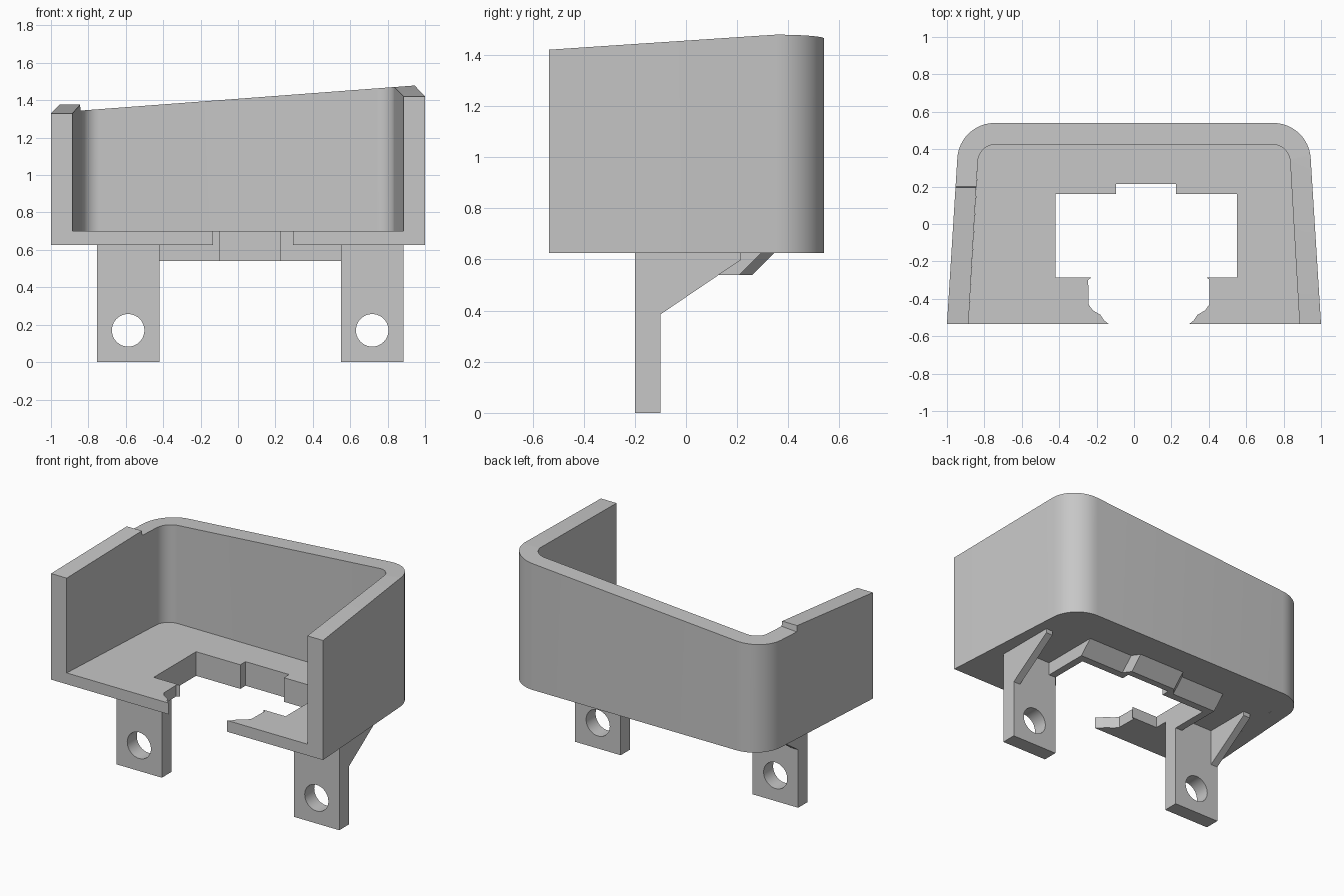
import bpy, bmesh, math
from math import cos, sin, radians

cube = bpy.data.objects.get("Cube")
if cube:
    bpy.data.objects.remove(cube, do_unlink=True)

grey = bpy.data.materials.new("light_grey")
grey.use_nodes = True
grey.diffuse_color = (0.57, 0.57, 0.57, 1)
grey.node_tree.nodes["Principled BSDF"].inputs["Base Color"].default_value = grey.diffuse_color

MID = 0.065          # centre line of the cutout, legs and ribs
FRONT = -0.535
UNDER, DECK = 0.625, 0.70
LIP = 0.54


def finish(name, bm):
    bmesh.ops.recalc_face_normals(bm, faces=bm.faces)
    mesh = bpy.data.meshes.new(name)
    bm.to_mesh(mesh)
    bm.free()
    obj = bpy.data.objects.new(name, mesh)
    bpy.context.collection.objects.link(obj)
    mesh.materials.append(grey)
    bpy.ops.object.select_all(action='DESELECT')
    obj.select_set(True)
    bpy.context.view_layer.objects.active = obj
    bpy.ops.object.shade_smooth_by_angle(angle=radians(30))
    return obj


def prism(name, loops, axis, lo, hi):
    """Extrude flat loops (first outer, others holes) along an axis."""
    place = {'x': lambda a, b, h: (h, a, b),
             'y': lambda a, b, h: (a, h, b),
             'z': lambda a, b, h: (a, b, h)}[axis]
    bm = bmesh.new()
    edges = []
    for loop in loops:
        vs = [bm.verts.new(place(a, b, lo)) for a, b in loop]
        edges += [bm.edges.new((v, vs[i - 1])) for i, v in enumerate(vs)]
    bmesh.ops.triangle_fill(bm, edges=edges, use_beauty=True)
    out = bmesh.ops.extrude_face_region(bm, geom=bm.faces[:], use_keep_orig=True)
    moved = [g for g in out["geom"] if isinstance(g, bmesh.types.BMVert)]
    bmesh.ops.translate(bm, verts=moved, vec=place(0, 0, hi - lo))
    return finish(name, bm)


def loft(name, sections):
    """Skin a chain of four-point sections and cap both ends."""
    bm = bmesh.new()
    rings = [[bm.verts.new(p) for p in s] for s in sections]
    for a, b in zip(rings, rings[1:]):
        for i in range(4):
            j = (i + 1) % 4
            bm.faces.new((a[i], a[j], b[j], b[i]))
    bm.faces.new(rings[0])
    bm.faces.new(rings[-1])
    return finish(name, bm)


def box(a0, a1, b0, b1):
    return [(a0, b0), (a1, b0), (a1, b1), (a0, b1)]


def mirrored(points, mid):
    return [(2 * mid - x, y) for x, y in reversed(points)]


def arc(cx, cy, r, steps=12):
    start = radians(3.4)
    angles = [start + (math.pi / 2 - start) * i / steps for i in range(steps + 1)]
    return [(cx + r * cos(a), cy + r * sin(a)) for a in angles]


# Wall: outer and inner outlines walked together from right front to left front
outer_arc, inner_arc = arc(0.745, 0.34, 0.2), arc(0.74, 0.33, 0.095)


def side_z(y, start):
    return start + 0.064 * (y - FRONT)


def back_z(x):
    return 1.408 + 0.075 * x


def section(o, i, top):
    return [(*o, UNDER), (*i, UNDER), (*i, top(*i)), (*o, top(*o))]


def side_pair(y):
    t = (y - FRONT) / 0.88
    return (-1 + 0.055 * t, y), (-0.885 + 0.05 * t, y)


slope = lambda x, y: back_z(x)
left_top = lambda x, y: side_z(y, 1.33)
wall = [section((1, FRONT), (0.885, FRONT), lambda x, y: side_z(y, 1.42))]
wall += [section(o, i, slope) for o, i in zip(outer_arc, inner_arc)]
wall += [section(o, i, slope) for o, i in
         zip(mirrored(outer_arc, 0), mirrored(inner_arc, 0))]
wall.append(section(*side_pair(0.20), slope))
wall.append(section(*side_pair(0.195), left_top))
wall.append(section(*side_pair(FRONT), left_top))
loft("wall", wall)

# Floor with the stepped cutout and the curved mouth at the front
mouth = [(0.295, FRONT), (0.32, -0.515), (0.34, -0.485), (0.38, -0.462),
         (0.403, -0.43), (0.405, -0.30), (0.388, -0.285)]
recess = [(0.55, -0.285), (0.55, 0.16), (0.225, 0.16), (0.225, 0.215)]
rim = [(0.885, FRONT)] + inner_arc
floor = rim + mirrored(rim, 0)
floor += mirrored(mouth, 0.08)[::-1] + mirrored(recess, MID)[::-1]
floor += recess[::-1] + mouth[::-1]
prism("floor", [floor], 'z', UNDER, DECK)


# Lip under the rear of the cutout, sloped behind and set back in the middle
def lip_section(fx, fy, rx, ry):
    rise = UNDER - LIP
    return [(fx, fy, LIP), (fx, fy, UNDER), (rx, ry + rise, UNDER), (rx, ry, LIP)]


half = [(0.60, 0.16, 0.60, 0.21), (0.225, 0.16, 0.27, 0.21),
        (0.225, 0.215, 0.235, 0.26)]
other = [(2 * MID - a, b, 2 * MID - c, d) for a, b, c, d in reversed(half)]
loft("rear_lip", [lip_section(*s) for s in half + other])


# Legs with round holes, outer gussets and ribs joining the lip
def span(x0, x1, left):
    return (x0, x1) if left else (2 * MID - x1, 2 * MID - x0)


for side, left in (("left", True), ("right", False)):
    x0, x1 = span(0.55, 0.885, left)
    cx = (x0 + x1) / 2
    hole = [(cx + 0.087 * cos(math.tau * i / 40), 0.17 + 0.087 * sin(math.tau * i / 40))
            for i in range(40)]
    prism(side + "_leg", [box(x0, x1, 0, UNDER), hole], 'y', -0.2, -0.1)
    gusset = [(-0.1, 0.385), (0.213, 0.597), (0.213, UNDER), (-0.1, UNDER)]
    prism(side + "_gusset", [gusset], 'x', *span(0.835, 0.885, left))
    prism(side + "_rib", [box(-0.1, 0.16, LIP, UNDER)], 'x', *span(0.55, 0.60, left))
